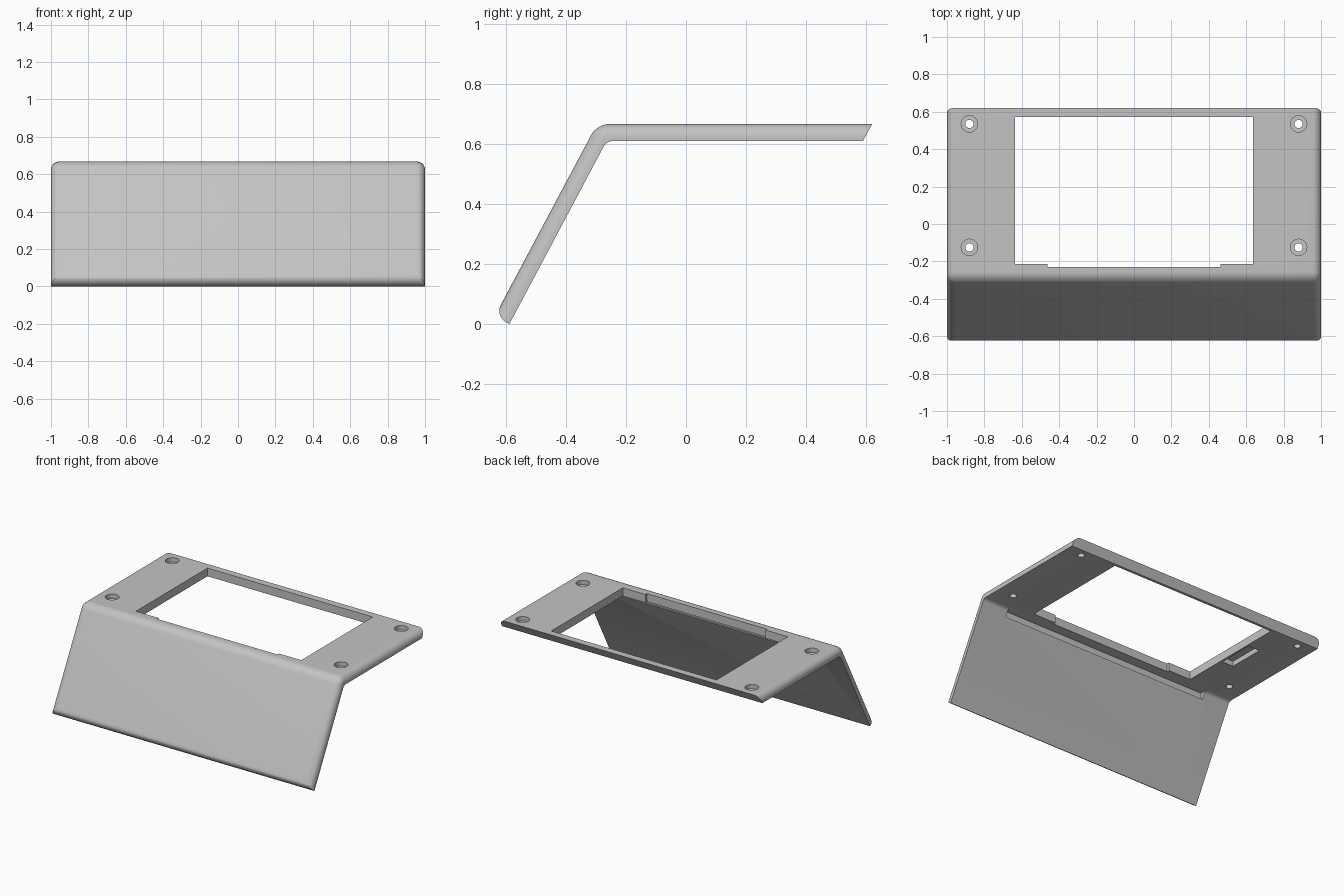
import bpy
import bmesh
from math import radians
from mathutils import Vector

cube = bpy.data.objects.get("Cube")
if cube:
    bpy.data.objects.remove(cube, do_unlink=True)

grey = bpy.data.materials.new("light grey")
grey.use_nodes = True
colour = (0.55, 0.55, 0.55, 1)
grey.diffuse_color = colour
grey.node_tree.nodes["Principled BSDF"].inputs["Base Color"].default_value = colour

TOP, UNDER = 0.667, 0.61

# Bent plate profile (y, z): outer back, outer bend, outer foot, inner foot, inner bend, inner back
profile = [(0.621, TOP), (-0.297, TOP), (-0.638, 0.026),
           (-0.589, 0), (-0.265, UNDER), (0.59, UNDER)]
count = len(profile)
bm = bmesh.new()
sides = [[bm.verts.new((x, y, z)) for y, z in profile] for x in (-1, 1)]
bm.faces.new(sides[0])
bm.faces.new(sides[1][::-1])
for i in range(count):
    j = (i + 1) % count
    bm.faces.new((sides[0][i], sides[1][i], sides[1][j], sides[0][j]))
bmesh.ops.recalc_face_normals(bm, faces=bm.faces)


def edge(a, b):
    return bm.edges.get((a, b))


# Round the outer rim, the bend and the foot
outer = [edge(sides[0][i], sides[1][i]) for i in (1, 2)]
outer += [edge(s[i], s[i + 1]) for s in sides for i in (0, 1)]
inner = edge(sides[0][4], sides[1][4])
bmesh.ops.bevel(bm, geom=outer, offset=0.043, offset_type='OFFSET',
                segments=8, profile=0.5, affect='EDGES')
bmesh.ops.bevel(bm, geom=[inner], offset=0.018, offset_type='OFFSET',
                segments=5, profile=0.5, affect='EDGES')
mesh = bpy.data.meshes.new("bent_panel")
bm.to_mesh(mesh)
bm.free()
panel = bpy.data.objects.new("bent_panel", mesh)
bpy.context.collection.objects.link(panel)
mesh.materials.append(grey)


def activate(obj):
    bpy.ops.object.select_all(action='DESELECT')
    obj.select_set(True)
    bpy.context.view_layer.objects.active = obj


def cut(cutter):
    """Subtract the cutter from the panel and discard it."""
    cutter.hide_render = True
    cutter.data.materials.append(grey)
    activate(panel)
    mod = panel.modifiers.new("cut", 'BOOLEAN')
    mod.operation, mod.solver, mod.object = 'DIFFERENCE', 'EXACT', cutter
    bpy.ops.object.modifier_apply(modifier=mod.name)
    bpy.data.objects.remove(cutter, do_unlink=True)


def cut_box(low, high):
    low, high = Vector(low), Vector(high)
    bpy.ops.mesh.primitive_cube_add(size=1, location=(low + high) / 2)
    box = bpy.context.object
    for v in box.data.vertices:
        v.co *= high - low
    cut(box)


def cut_hole(x, y, radius, bottom):
    bpy.ops.mesh.primitive_cylinder_add(vertices=32, radius=radius, depth=0.2,
                                        location=(x, y, bottom + 0.1))
    cut(bpy.context.object)


# Window, with a shallow step along its front edge
cut_box((-0.635, -0.213, 0.5), (0.635, 0.572, 0.8))
cut_box((-0.462, -0.23, UNDER - 0.03), (0.462, -0.1, 0.8))

# Groove under the bend and pocket beside the window
cut_box((-0.8, -0.302, 0.562), (0.8, -0.24, UNDER))
cut_box((-0.735, 0.085, 0.55), (-0.65, 0.34, UNDER + 0.035))

# Counterbored screw holes
for x in (-0.88, 0.88):
    for y in (-0.125, 0.535):
        cut_hole(x, y, 0.044, TOP - 0.03)
        cut_hole(x, y, 0.022, 0.55)

activate(panel)
bpy.ops.object.shade_smooth_by_angle(angle=radians(30))
